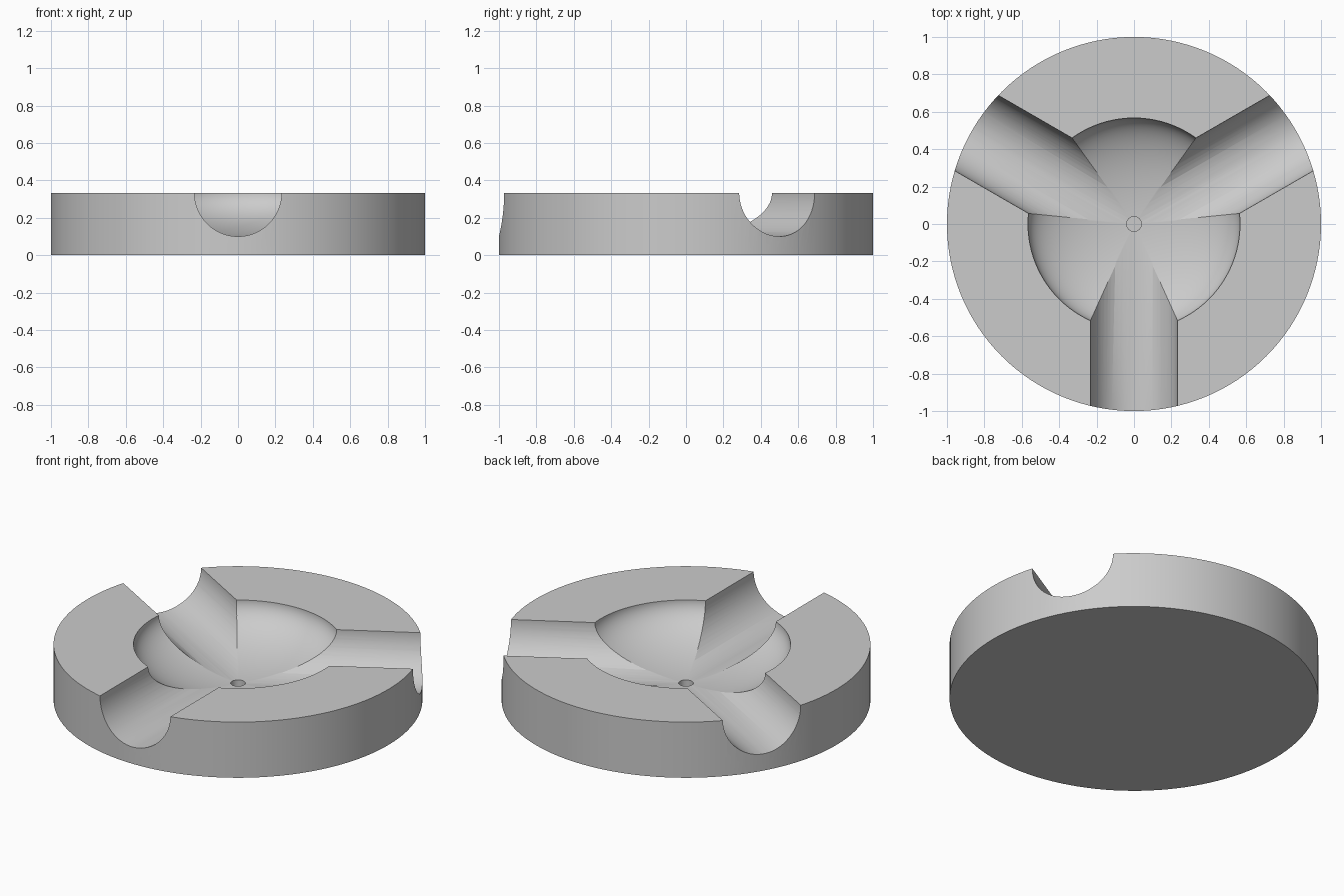
import bpy, bmesh
from math import radians
from mathutils import Matrix

HEIGHT = 0.333
GROOVE_R = 0.233
BOWL_R = 0.567

if "Cube" in bpy.data.objects:
    bpy.data.objects.remove(bpy.data.objects["Cube"])

grey = bpy.data.materials.new("plain grey")
grey.use_nodes = True
colour = (0.6, 0.6, 0.6, 1)
grey.diffuse_color = colour
grey.node_tree.nodes["Principled BSDF"].inputs["Base Color"].default_value = colour


def make_object(name, bm):
    mesh = bpy.data.meshes.new(name)
    bm.to_mesh(mesh)
    bm.free()
    mesh.materials.append(grey)
    obj = bpy.data.objects.new(name, mesh)
    bpy.context.collection.objects.link(obj)
    return obj


def cylinder(name, radius, depth, segments, matrix):
    bm = bmesh.new()
    bmesh.ops.create_cone(bm, cap_ends=True, segments=segments, radius1=radius,
                          radius2=radius, depth=depth, matrix=matrix)
    return make_object(name, bm)


# Round body
body = cylinder("ashtray_body", 1, HEIGHT, 128, Matrix.Translation((0, 0, HEIGHT / 2)))

# Shallow bowl cutter, an odd ring count keeps its vertices off the rim plane
bm = bmesh.new()
bmesh.ops.create_uvsphere(bm, u_segments=96, v_segments=49, radius=1,
                          matrix=Matrix.Translation((0, 0, HEIGHT))
                          @ Matrix.Diagonal((BOWL_R, BOWL_R, GROOVE_R, 1)))
cutters = [make_object("bowl_cutter", bm)]

# Three half-round rests running out from the centre
for angle in (-90, 30, 150):
    matrix = (Matrix.Translation((0, 0, HEIGHT))
              @ Matrix.Rotation(radians(angle), 4, "Z")
              @ Matrix.Rotation(radians(90), 4, "Y")
              @ Matrix.Translation((0, 0, 0.6))
              @ Matrix.Rotation(radians(180 / 64), 4, "Z"))
    cutters.append(cylinder("rest_cutter", GROOVE_R, 1.2, 64, matrix))

# Small pit in the middle of the bowl
cutters.append(cylinder("pit_cutter", 0.04, 0.15, 32, Matrix.Translation((0, 0, 0.135))))

bpy.context.view_layer.objects.active = body
body.select_set(True)
for cutter in cutters:
    mod = body.modifiers.new(cutter.name, "BOOLEAN")
    mod.operation = "DIFFERENCE"
    mod.solver = "EXACT"
    mod.object = cutter
    bpy.ops.object.modifier_apply(modifier=mod.name)
for cutter in cutters:
    bpy.data.objects.remove(cutter)

bpy.ops.object.shade_smooth_by_angle(angle=radians(25))
